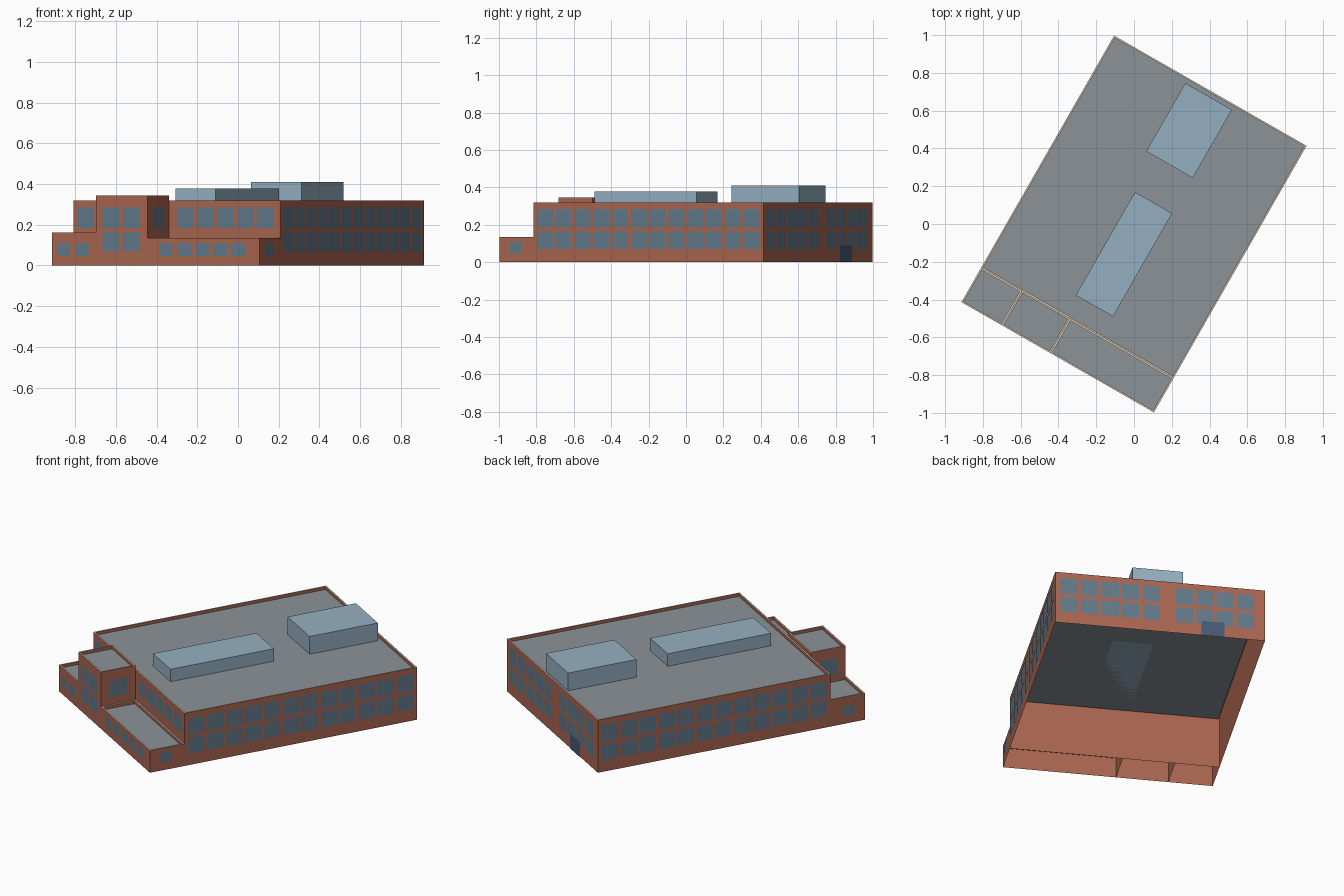
import bpy, bmesh, math
from mathutils import Matrix

if "Cube" in bpy.data.objects:
    bpy.data.objects.remove(bpy.data.objects["Cube"])

ROT = Matrix.Rotation(math.radians(-29.8), 4, 'Z')   # whole building is turned on plan


def mat(name, rgb):
    m = bpy.data.materials.new(name)
    m.diffuse_color = (*rgb, 1)
    m.use_nodes = True
    m.node_tree.nodes["Principled BSDF"].inputs["Base Color"].default_value = m.diffuse_color
    return m


BRICK = mat("brick", (0.40, 0.13, 0.08))
COPING = mat("coping", (0.72, 0.60, 0.48))
ROOF = mat("roof_grey", (0.26, 0.29, 0.31))
GLASS = mat("window_glass", (0.12, 0.19, 0.25))
DOOR = mat("door_blue", (0.06, 0.10, 0.18))
SKY = mat("skylight_blue", (0.30, 0.43, 0.53))


def finish(name, bm, mats):
    bm.transform(ROT)
    me = bpy.data.meshes.new(name)
    bm.to_mesh(me)
    bm.free()
    for m in mats:
        me.materials.append(m)
    ob = bpy.data.objects.new(name, me)
    bpy.context.collection.objects.link(ob)
    return ob


def box(x0, x1, y0, y1, z0, z1):
    bm = bmesh.new()
    bmesh.ops.create_cube(bm, size=1)
    for v in bm.verts:
        v.co = (x0 if v.co.x < 0 else x1, y0 if v.co.y < 0 else y1, z0 if v.co.z < 0 else z1)
    return bm


def block(name, x0, x1, y0, y1, h, drop=0.018):
    """Open-bottomed shell with a coping rim and a sunken roof."""
    bm = box(x0, x1, y0, y1, 0, h)
    bm.normal_update()
    bmesh.ops.delete(bm, geom=[f for f in bm.faces if f.normal.z < -0.5], context='FACES_ONLY')
    top = next(f for f in bm.faces if f.normal.z > 0.5)
    rim = bmesh.ops.inset_region(bm, faces=[top], thickness=0.012)['faces']
    for f in rim:
        f.material_index = 1
    # parapet inner faces, then the roof
    inner = bmesh.ops.extrude_discrete_faces(bm, faces=[top])['faces'][0]
    inner.material_index = 2
    bmesh.ops.translate(bm, verts=inner.verts, vec=(0, 0, -drop))
    bm.normal_update()
    for f in bm.faces:
        if abs(f.normal.z) < 0.5:
            f.material_index = 0
    finish(name, bm, [BRICK, COPING, ROOF])


def panels(name, axis, pos, side, a0, a1, count, rows, material=GLASS, fill=0.84):
    """Flat panels on a wall: axis is the wall normal, a0..a1 the span along the wall."""
    bm = bmesh.new()
    pitch = (a1 - a0) / (count - 1 + fill)
    p = pos + side * (0.003 if material is DOOR else 0.002)
    for z0, z1 in rows:
        for i in range(count):
            s = a0 + i * pitch
            e = s + pitch * fill
            quad = [(s, z0), (e, z0), (e, z1), (s, z1)]
            if (axis == 'x') != (side > 0):
                quad.reverse()
            if axis == 'y':
                quad = [(a, p, z) for a, z in quad]
            else:
                quad = [(p, a, z) for a, z in quad]
            bm.faces.new([bm.verts.new(c) for c in quad])
    # face outward
    for f in bm.faces:
        f.normal_update()
        if (f.normal.x if axis == 'x' else f.normal.y) * side < 0:
            f.normal_flip()
    finish(name, bm, [material])


W, D, F = 0.587, 0.813, -0.603       # half width, half depth, main front wall
A, B = -0.339, -0.046                # front wing divisions
UP, LOW, SMALL = (0.185, 0.284), (0.07, 0.165), (0.047, 0.11)

# Building volumes
block("main_hall", -W, W, F, D, 0.32)
block("left_wing", -W, A, -D, F, 0.163)
block("entrance_tower", A, B, -D, F, 0.345)
block("right_wing", B, W, -D, F, 0.135)

# Rooftop boxes
finish("long_skylight", box(-0.08, 0.147, -0.48, 0.149, 0.302, 0.378), [SKY])
finish("rear_skylight", box(-0.135, 0.149, 0.366, 0.782, 0.302, 0.41), [SKY])

# Main hall windows
for side, label in ((1, "right"), (-1, "left")):
    panels(label + "_hall_windows", 'x', side * W, side, -0.579, 0.789, 12, [UP, LOW])
    panels(label + "_wing_end_window", 'x', side * W, side, -0.75, -0.68, 1, [SMALL], fill=1)
panels("rear_windows_a", 'y', D, 1, 0.0, 0.559, 5, [UP, LOW])
panels("rear_windows_b", 'y', D, 1, -0.525, -0.089, 4, [UP, LOW])
panels("rear_door", 'y', D, 1, -0.36, -0.23, 1, [(0, 0.09)], DOOR, 1)
panels("front_hall_windows_right", 'y', F, -1, 0.003, 0.546, 5, [UP])
panels("front_hall_windows_left", 'y', F, -1, -0.565, -0.36, 2, [UP])

# Front wing windows
panels("left_wing_windows", 'y', -D, -1, -0.56, -0.379, 2, [SMALL], fill=0.68)
panels("right_wing_windows", 'y', -D, -1, 0.022, 0.508, 5, [SMALL], fill=0.72)
panels("tower_front_windows", 'y', -D, -1, -0.30, -0.088, 2, [UP, LOW])
panels("tower_right_window", 'x', B, 1, -0.76, -0.655, 1, [UP], fill=1)
panels("tower_left_window", 'x', A, -1, -0.76, -0.655, 1, [UP], fill=1)
